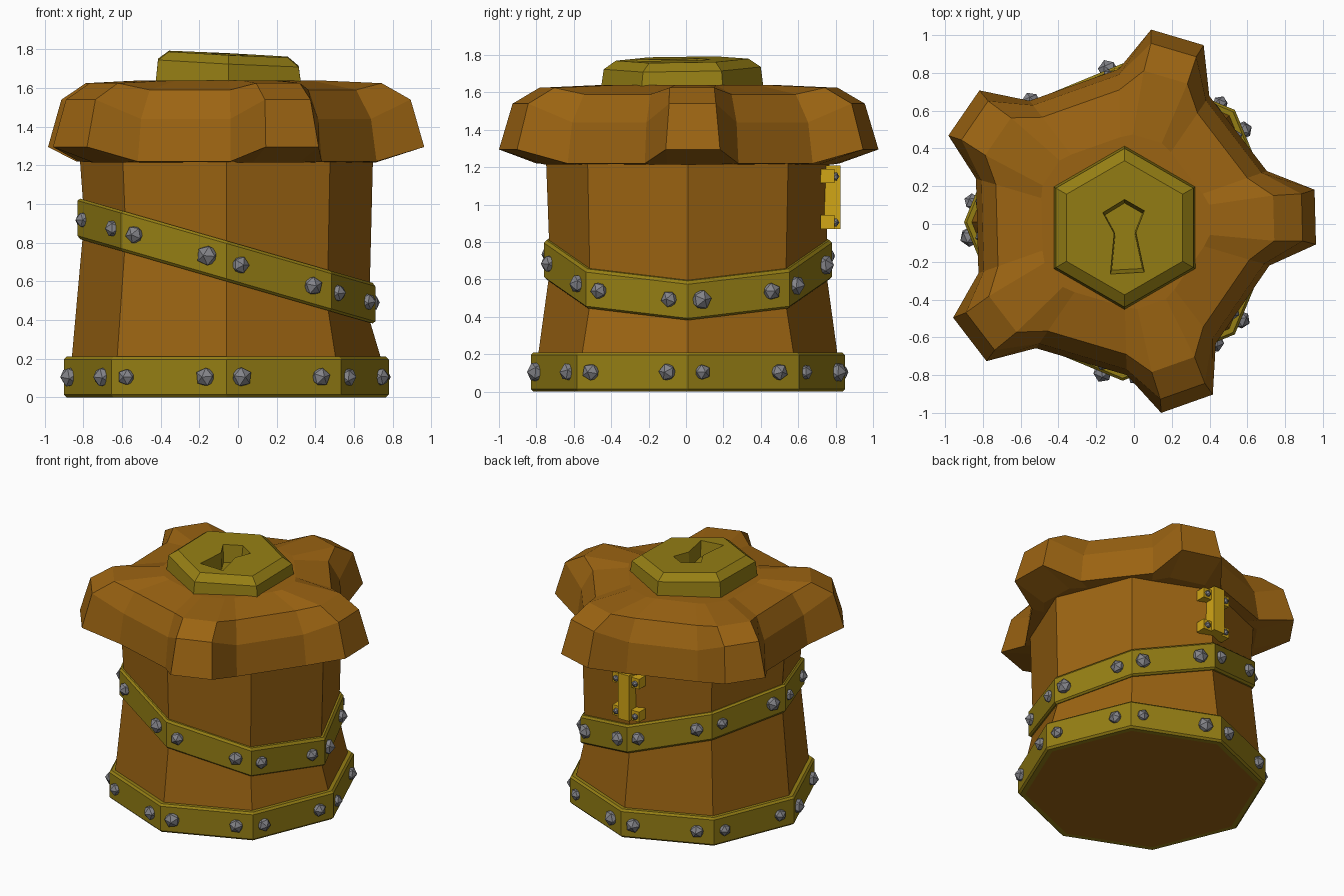
import bpy, bmesh, math, random
from mathutils import Vector, Matrix

random.seed(4)
if "Cube" in bpy.data.objects:
    bpy.data.objects.remove(bpy.data.objects["Cube"])

CENTRE = Vector((-0.06, 0.01, 0))
TILT = -0.288


def material(name, colour):
    m = bpy.data.materials.new(name)
    m.use_nodes = True
    m.diffuse_color = (*colour, 1)
    m.node_tree.nodes["Principled BSDF"].inputs["Base Color"].default_value = (*colour, 1)
    return m


wood = material("brown wood", (0.33, 0.127, 0.006))
gold = material("dull gold", (0.30, 0.21, 0.007))
brass = material("bright brass", (0.64, 0.38, 0.008))
steel = material("grey steel", (0.23, 0.23, 0.25))


def finish(name, bm, mat):
    bmesh.ops.recalc_face_normals(bm, faces=bm.faces)
    mesh = bpy.data.meshes.new(name)
    bm.to_mesh(mesh)
    bm.free()
    mesh.materials.append(mat)
    ob = bpy.data.objects.new(name, mesh)
    bpy.context.collection.objects.link(ob)
    return ob


def loft(bm, rings, cap_first=False, cap_last=False):
    """Join rings of points with quads and return their vertices."""
    loops = [[bm.verts.new(p) for p in ring] for ring in rings]
    for a, b in zip(loops, loops[1:]):
        for i in range(len(a)):
            j = (i + 1) % len(a)
            bm.faces.new((a[i], a[j], b[j], b[i]))
    if cap_first:
        bm.faces.new(loops[0])
    if cap_last:
        bm.faces.new(loops[-1])
    return loops


def octagon(r, z, tilt=0.0):
    pts = []
    for i in range(8):
        a = math.radians(45 * i)
        x, y = r * math.cos(a), r * math.sin(a)
        pts.append(CENTRE + Vector((x, y, z + tilt * x)))
    return pts


def add_stud(bm, point, normal, r):
    rot = normal.to_track_quat('Z', 'Y').to_matrix().to_4x4()
    spin = Matrix.Rotation(random.uniform(0, 6), 4, 'Z')
    bmesh.ops.create_icosphere(bm, subdivisions=1, radius=r,
                               matrix=Matrix.Translation(point) @ rot @ spin)


def band(name, r, z0, z1, tilt):
    """Bevelled metal hoop with two studs on each side."""
    bm = bmesh.new()
    e = 0.014
    loft(bm, [octagon(r - 0.05, z0, tilt), octagon(r - e, z0, tilt),
              octagon(r, z0 + e, tilt), octagon(r, z1 - e, tilt),
              octagon(r - e, z1, tilt), octagon(r - 0.05, z1, tilt)])
    finish(name, bm, gold)
    studs = bmesh.new()
    mid = octagon(r, (z0 + z1) / 2, tilt)
    for i in range(8):
        a, b = mid[i], mid[(i + 1) % 8]
        normal = (b - a).cross(Vector((0, 0, 1))).normalized()
        for t in (0.13, 0.82):
            add_stud(studs, a.lerp(b, t), normal, random.uniform(0.042, 0.058))
    finish(name + "_studs", studs, steel)


# Body, slightly pinched under the slanted band
bm = bmesh.new()
loft(bm, [octagon(0.82, 0.004), octagon(0.80, 0.2), octagon(0.745, 0.6, TILT),
          octagon(0.742, 0.8, TILT), octagon(0.758, 1.23)], True, True)
finish("body", bm, wood)

band("base_band", 0.84, 0.0, 0.21, 0.0)
band("slanted_band", 0.77, 0.6, 0.81, TILT)


# Five-armed lid
def star(neck_r, neck_z, tip_r, tip_z, half):
    pts = []
    for i in range(5):
        rot = Matrix.Rotation(math.radians(72 * i + 1.5), 3, 'Z')
        local = [(tip_r, -half, tip_z), (tip_r, half, tip_z)]
        for a in (18, 54):
            a = math.radians(a)
            local.append((neck_r * math.cos(a), neck_r * math.sin(a), neck_z))
        pts += [CENTRE + rot @ Vector(p) for p in local]
    return pts


bm = bmesh.new()
loops = loft(bm, [star(0.72, 1.215, 0.77, 1.215, 0.13),
                  star(0.81, 1.22, 1.02, 1.295, 0.145),
                  star(0.78, 1.44, 0.95, 1.54, 0.125),
                  star(0.70, 1.59, 0.80, 1.625, 0.12),
                  star(0.45, 1.64, 0.46, 1.64, 0.08)], True, True)
finish("lid", bm, wood)

# Hexagonal knob with a sunken keyhole
KNOB = Vector((-0.05, -0.02, 0))


def lean(x, y):
    return -0.05 * x + 0.015 * y


def hexagon(r, z, slope):
    pts = []
    for i in range(6):
        a = math.radians(30 + 60 * i)
        x, y = r * math.cos(a), r * math.sin(a)
        pts.append(KNOB + Vector((x, y, z + slope * lean(x, y))))
    return pts


keyhole = [(-0.05, 0.13), (-0.165, 0.06), (-0.105, -0.05), (-0.125, -0.265),
           (0.055, -0.255), (0.01, -0.045), (0.055, 0.07)]


def keyhole_ring(scale, z, slope):
    pts = []
    for x, y in keyhole:
        x = -0.05 + (x + 0.05) * scale
        y = -0.06 + (y + 0.06) * scale
        pts.append(Vector((x, y, z + slope * lean(x - KNOB.x, y - KNOB.y))))
    return pts


bm = bmesh.new()
outer = loft(bm, [hexagon(0.435, 1.62, 0), hexagon(0.42, 1.73, 1),
                  hexagon(0.355, 1.775, 1)])
inner = loft(bm, [keyhole_ring(0.9, 1.655, 0), keyhole_ring(1.0, 1.775, 1)], True)
rim = []
for loop in (outer[-1], inner[-1]):
    for i, v in enumerate(loop):
        rim.append(bm.edges.get((v, loop[(i + 1) % len(loop)])))
bmesh.ops.triangle_fill(bm, use_beauty=True, edges=rim)
finish("knob", bm, gold)

# Hinge on the back: upright bar, two cross tabs and four small studs
bm = bmesh.new()


def add_box(bm, lo, hi):
    lo, hi = Vector(lo), Vector(hi)
    m = Matrix.Translation((lo + hi) / 2) @ Matrix.Diagonal((*(hi - lo), 1))
    bmesh.ops.create_cube(bm, size=1, matrix=m)


hx = CENTRE.x
add_box(bm, (hx - 0.045, 0.73, 0.87), (hx + 0.045, 0.825, 1.21))
studs = bmesh.new()
for z in (0.905, 1.15):
    add_box(bm, (hx - 0.11, 0.72, z - 0.035), (hx + 0.11, 0.795, z + 0.04))
    for side in (-1, 1):
        add_stud(studs, Vector((hx + side * 0.078, 0.795, z)), Vector((0, 1, 0)), 0.025)
finish("hinge", bm, brass)
finish("hinge_studs", studs, steel)
